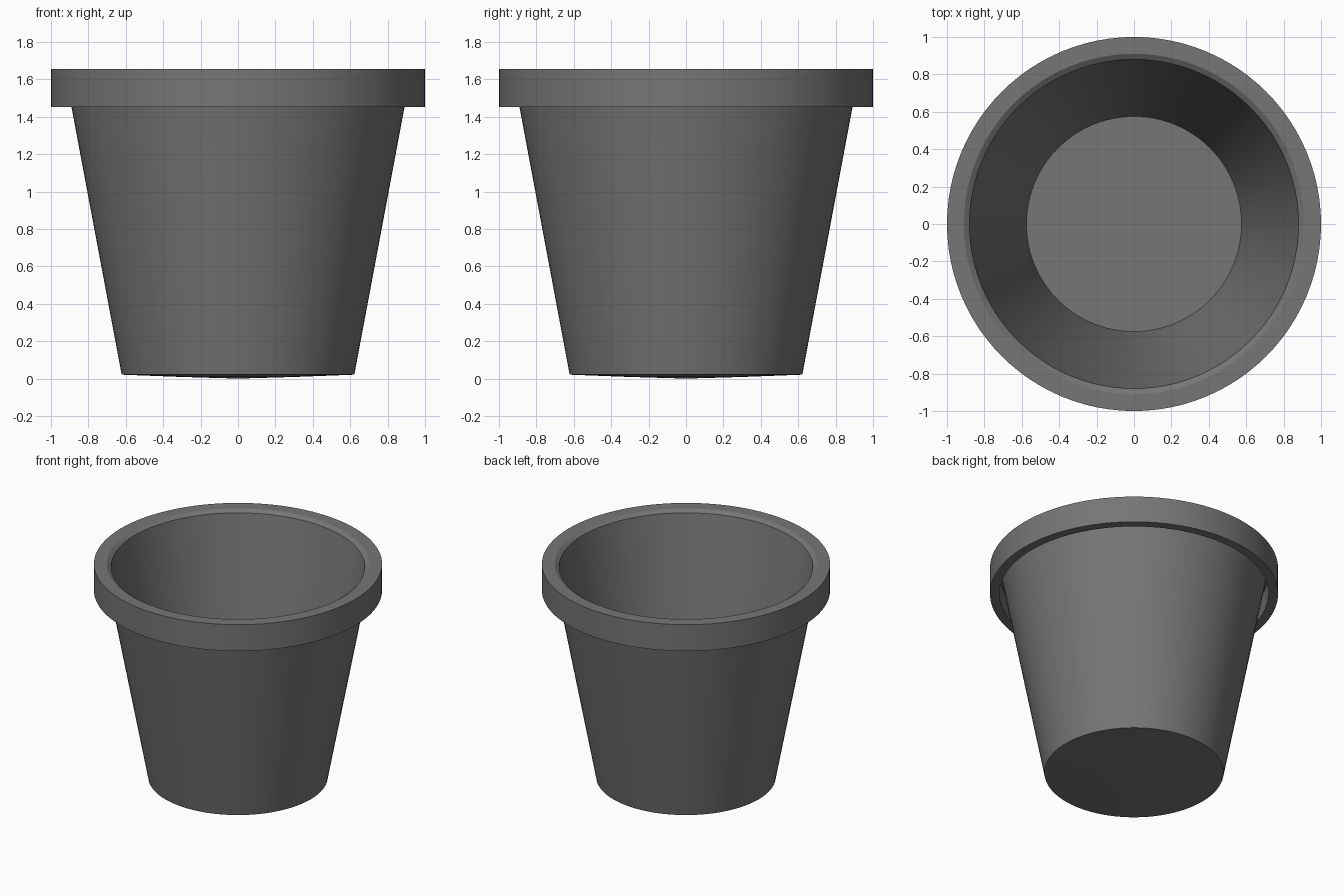
import bpy, bmesh, math

if "Cube" in bpy.data.objects:
    bpy.data.objects.remove(bpy.data.objects["Cube"])

SEGMENTS = 96

grey = bpy.data.materials.new("dark grey plastic")
grey.diffuse_color = (0.18, 0.18, 0.18, 1)
grey.use_nodes = True
grey.node_tree.nodes["Principled BSDF"].inputs["Base Color"].default_value = grey.diffuse_color


def lathe(name, profile, material):
    """Spin a (radius, height) profile around the z axis."""
    bm = bmesh.new()
    verts = [bm.verts.new((r, 0, z)) for r, z in profile]
    edges = [bm.edges.new(pair) for pair in zip(verts, verts[1:])]
    bmesh.ops.spin(bm, geom=verts + edges, cent=(0, 0, 0), axis=(0, 0, 1),
                   angle=math.tau, steps=SEGMENTS, use_merge=True)
    bmesh.ops.remove_doubles(bm, verts=bm.verts[:], dist=1e-4)
    bmesh.ops.recalc_face_normals(bm, faces=bm.faces[:])
    mesh = bpy.data.meshes.new(name)
    bm.to_mesh(mesh)
    bm.free()
    mesh.materials.append(material)
    obj = bpy.data.objects.new(name, mesh)
    bpy.context.collection.objects.link(obj)
    bpy.context.view_layer.objects.active = obj
    obj.select_set(True)
    bpy.ops.object.shade_smooth_by_angle(angle=math.radians(30))
    obj.select_set(False)
    return obj


# Pot: slightly domed base, tapered wall, overhanging collar, hollow inside
lathe("flower_pot", [
    (0, 0), (0.31, 0.009), (0.622, 0.021),       # underside
    (0.92, 1.61), (0.935, 1.61),                 # outer wall, gap behind collar
    (0.935, 1.453), (1, 1.453), (1, 1.655),      # collar
    (0.91, 1.655), (0.88, 1.635),                # top lip with bevel
    (0.575, 0.05), (0, 0.05),                    # inner wall and floor
], grey)
